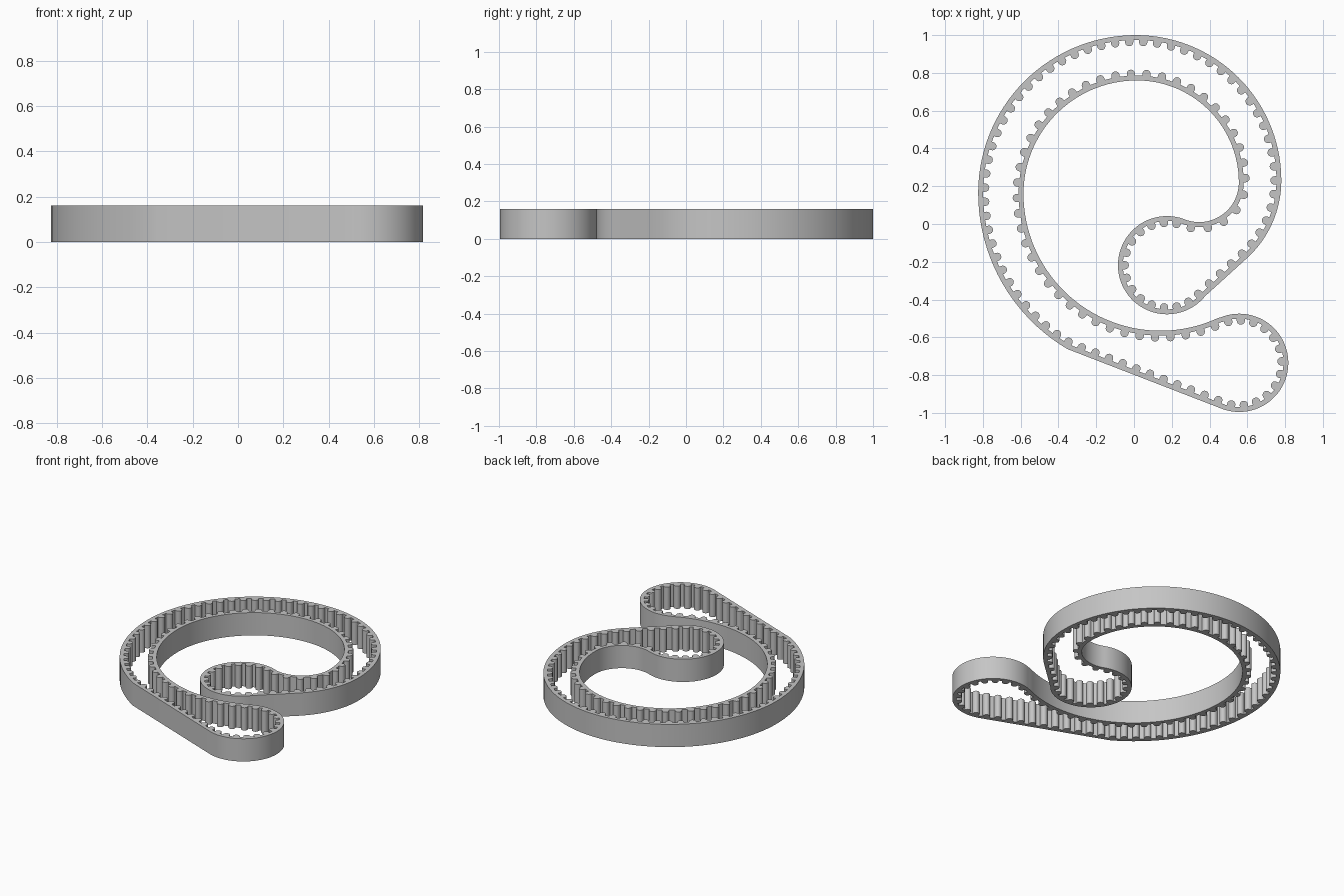
import bpy, bmesh, math
from mathutils import Vector

if "Cube" in bpy.data.objects:
    bpy.data.objects.remove(bpy.data.objects["Cube"])

HEIGHT = 0.16
BAND = 0.026        # band thickness
TOOTH_R = 0.022     # tooth half width and tip radius
TOOTH_END = 0.058   # tooth tip depth from the smooth side
PITCH = 0.078

# Smooth side of the belt as arcs: centre x, centre y, radius, start and end degrees
ARCS = [
    (0.345, 0.22, 0.21, -111, 0),
    (0.015, 0.22, 0.54, 0, 90),
    (0.015, 0.16, 0.60, 90, 180),
    (0.14, 0.16, 0.725, 180, 295),
    (0.557, -0.735, 0.26, 115, -110),
    (0.135, 0.165, 0.96, 239.5, 180),
    (0.01, 0.165, 0.835, 180, 90),
    (0.01, 0.23, 0.77, 90, 0),
    (0.225, 0.23, 0.555, 0, -48),
    (0.175, -0.218, 0.26, -39, -291),
]

grey = bpy.data.materials.new("belt grey")
grey.diffuse_color = (0.56, 0.56, 0.56, 1)
grey.use_nodes = True
grey.node_tree.nodes["Principled BSDF"].inputs["Base Color"].default_value = grey.diffuse_color


def finish(bm, name):
    bmesh.ops.recalc_face_normals(bm, faces=bm.faces)
    mesh = bpy.data.meshes.new(name)
    bm.to_mesh(mesh)
    bm.free()
    mesh.materials.append(grey)
    obj = bpy.data.objects.new(name, mesh)
    bpy.context.collection.objects.link(obj)
    bpy.ops.object.select_all(action='DESELECT')
    obj.select_set(True)
    bpy.context.view_layer.objects.active = obj
    bpy.ops.object.shade_smooth_by_angle(angle=math.radians(35))
    return obj


def right_of(t):
    return Vector((t.y, -t.x))


# Sample the closed path
path = []
for cx, cy, r, a0, a1 in ARCS:
    steps = max(2, round(abs(a1 - a0) / 3))
    for i in range(steps + 1):
        a = math.radians(a0 + (a1 - a0) * i / steps)
        p = Vector((cx + r * math.cos(a), cy + r * math.sin(a)))
        if not path or (p - path[-1]).length > 0.008:
            path.append(p)
if (path[0] - path[-1]).length < 0.008:
    path.pop()
n = len(path)
tangents = [(path[(i + 1) % n] - path[i]).normalized() for i in range(n)]
normals = [right_of((tangents[i - 1] + tangents[i]).normalized()) for i in range(n)]

# Belt band: rectangular section swept round the path
bm = bmesh.new()
rings = []
for p, nrm in zip(path, normals):
    q = p + nrm * BAND
    rings.append([bm.verts.new((v.x, v.y, z))
                  for v, z in ((p, 0), (p, HEIGHT), (q, HEIGHT), (q, 0))])
for i in range(n):
    a, b = rings[i], rings[(i + 1) % n]
    for k in range(4):
        m = (k + 1) % 4
        bm.faces.new((a[k], a[m], b[m], b[k]))
finish(bm, "belt_band")

# Belt teeth: round-tipped prisms evenly spaced on the toothed side
lengths = [(path[(i + 1) % n] - path[i]).length for i in range(n)]
total = sum(lengths)
count = round(total / PITCH)
bm = bmesh.new()
seg, start = 0, 0.0
for t in range(count):
    d = (t + 0.5) * total / count
    while start + lengths[seg] < d:
        start += lengths[seg]
        seg += 1
    f = (d - start) / lengths[seg]
    base = path[seg].lerp(path[(seg + 1) % n], f)
    nrm = normals[seg].lerp(normals[(seg + 1) % n], f).normalized()
    along = Vector((-nrm.y, nrm.x))
    profile = [(-TOOTH_R, BAND - 0.003)]
    for k in range(9):
        a = math.pi * (1 - k / 8)
        profile.append((TOOTH_R * math.cos(a), TOOTH_END - TOOTH_R + TOOTH_R * math.sin(a)))
    profile.append((TOOTH_R, BAND - 0.003))
    pts = [base + along * u + nrm * v for u, v in profile]
    low = [bm.verts.new((p.x, p.y, 0)) for p in pts]
    high = [bm.verts.new((p.x, p.y, HEIGHT)) for p in pts]
    bm.faces.new(low)
    bm.faces.new(high)
    for k in range(len(pts)):
        m = (k + 1) % len(pts)
        bm.faces.new((low[k], low[m], high[m], high[k]))
finish(bm, "belt_teeth")
